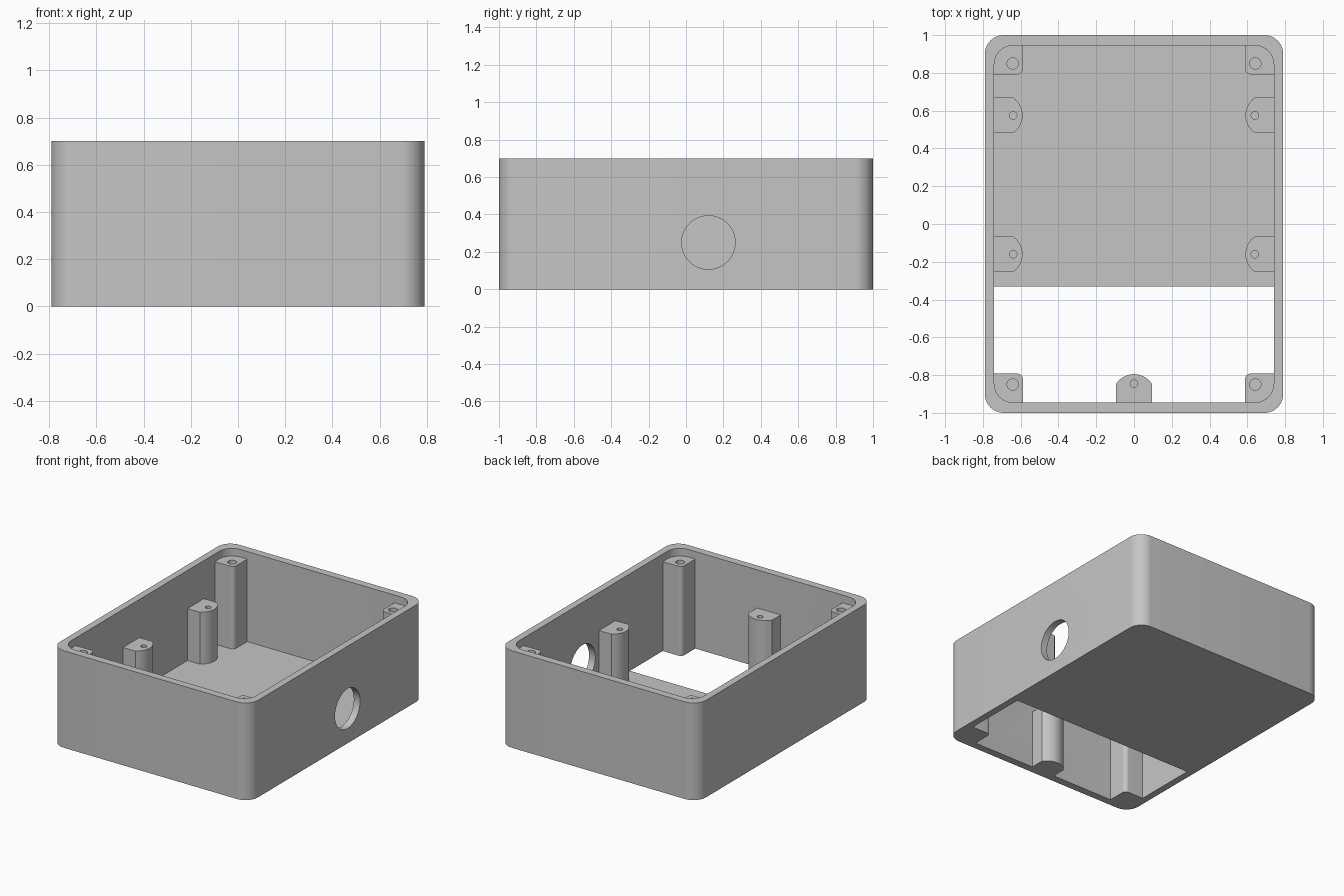
import bpy
import bmesh
from math import sin, cos, pi
from mathutils import Vector, Matrix

old = bpy.data.objects.get("Cube")
if old:
    bpy.data.objects.remove(old, do_unlink=True)

# Main sizes
HALF_X, HALF_Y, HEIGHT = 0.79, 1.0, 0.7
IN_X, IN_Y, FLOOR = 0.74, 0.945, 0.05
CORNER_TOP, POST_TOP = 0.645, 0.425
FLOOR_EDGE = -0.33
EMBED = 0.02                     # how far posts sink into walls and floor

grey = bpy.data.materials.new("light grey plastic")
grey.use_nodes = True
colour = (0.56, 0.56, 0.56, 1)
grey.diffuse_color = colour
grey.node_tree.nodes["Principled BSDF"].inputs["Base Color"].default_value = colour


def fillet(corners, steps=10):
    """Outline from right-angled corners (x, y, radius)."""
    points = []
    for i, (x, y, r) in enumerate(corners):
        p = Vector((x, y))
        if r == 0:
            points.append(p)
            continue
        before = (Vector(corners[i - 1][:2]) - p).normalized()
        after = (Vector(corners[(i + 1) % len(corners)][:2]) - p).normalized()
        centre = p + r * (before + after)
        for k in range(steps + 1):
            t = k / steps * pi / 2
            points.append(centre - r * (after * cos(t) + before * sin(t)))
    return points


def rectangle(x0, y0, x1, y1, radii):
    return fillet([(x0, y0, radii[0]), (x1, y0, radii[1]),
                   (x1, y1, radii[2]), (x0, y1, radii[3])])


def prism(name, outline, z0, z1, matrix=None):
    bm = bmesh.new()
    base = bm.faces.new([bm.verts.new((p[0], p[1], z0)) for p in outline])
    top = bmesh.ops.extrude_face_region(bm, geom=[base])["geom"]
    bmesh.ops.translate(bm, vec=(0, 0, z1 - z0),
                        verts=[v for v in top if isinstance(v, bmesh.types.BMVert)])
    bmesh.ops.recalc_face_normals(bm, faces=bm.faces)
    if matrix:
        bm.transform(matrix)
    mesh = bpy.data.meshes.new(name)
    bm.to_mesh(mesh)
    bm.free()
    mesh.materials.append(grey)
    obj = bpy.data.objects.new(name, mesh)
    bpy.context.collection.objects.link(obj)
    return obj


def circle(x, y, r, count):
    return [(x + r * cos(2 * pi * k / count), y + r * sin(2 * pi * k / count))
            for k in range(count)]


def cut(obj, cutter):
    cutter.hide_render = True
    mod = obj.modifiers.new("cut", "BOOLEAN")
    mod.operation, mod.solver, mod.object = "DIFFERENCE", "EXACT", cutter
    bpy.context.view_layer.objects.active = obj
    bpy.ops.object.modifier_apply(modifier=mod.name)
    bpy.data.objects.remove(cutter, do_unlink=True)


def smooth(obj):
    bpy.ops.object.select_all(action="DESELECT")
    obj.select_set(True)
    bpy.context.view_layer.objects.active = obj
    bpy.ops.object.shade_smooth_by_angle(angle=pi / 6)


# Enclosure: rounded block, hollowed, with an open front part of the floor
R = 0.1
body = prism("enclosure", rectangle(-HALF_X, -HALF_Y, HALF_X, HALF_Y, [R] * 4), 0, HEIGHT)
cut(body, prism("cavity", rectangle(-IN_X, -IN_Y, IN_X, IN_Y, [R] * 4), FLOOR, 1))
cut(body, prism("floor_opening",
                rectangle(-IN_X, -IN_Y, IN_X, FLOOR_EDGE, [R, R, 0, 0]), -0.2, 0.3))

# Round cable hole through the left wall
side = Matrix.Translation((0.6, 0.12, 0.25)) @ Matrix.Rotation(pi / 2, 4, "Y")
cut(body, prism("cable_hole", circle(0, 0, 0.143, 64), 0, 0.4, side))
smooth(body)

# Corner posts with blind screw holes
for sx, side_name in ((1, "left"), (-1, "right")):
    for sy, end_name in ((1, "back"), (-1, "front")):
        outline = rectangle(0.588, 0.792, IN_X + 0.006, IN_Y + 0.006, [0.03, 0, 0, 0])
        outline = [(sx * p.x, sy * p.y) for p in outline]
        bottom = EMBED if sy > 0 else 0
        post = prism(f"corner_post_{end_name}_{side_name}", outline, bottom, CORNER_TOP)
        cut(post, prism("screw_hole", circle(sx * 0.642, sy * 0.85, 0.03, 32),
                        CORNER_TOP - 0.25, 1))
        smooth(post)


def mounting_post(name, x, y, turn, bottom):
    """Straight-sided post with a curved nose pointing away from its wall."""
    w, straight, nose = 0.094, 0.1, 0.05
    r = (w * w + nose * nose) / (2 * nose)
    outline = [(-w, -EMBED), (w, -EMBED)]
    for k in range(17):
        px = w - 2 * w * k / 16
        outline.append((px, straight + nose - r + (r * r - px * px) ** 0.5))
    place = Matrix.Translation((x, y, 0)) @ Matrix.Rotation(turn, 4, "Z")
    post = prism(name, outline, bottom, POST_TOP, place)
    cut(post, prism("screw_hole", circle(0, straight, 0.02, 24),
                    POST_TOP - 0.2, 1, place))
    smooth(post)


# Shorter mounting posts along the side walls and the front wall
for sx, side_name in ((1, "left"), (-1, "right")):
    for y, end_name in ((0.575, "back"), (-0.16, "middle")):
        mounting_post(f"mounting_post_{end_name}_{side_name}",
                      sx * IN_X, y, sx * pi / 2, EMBED)
mounting_post("mounting_post_front", 0, -IN_Y, 0, 0)
